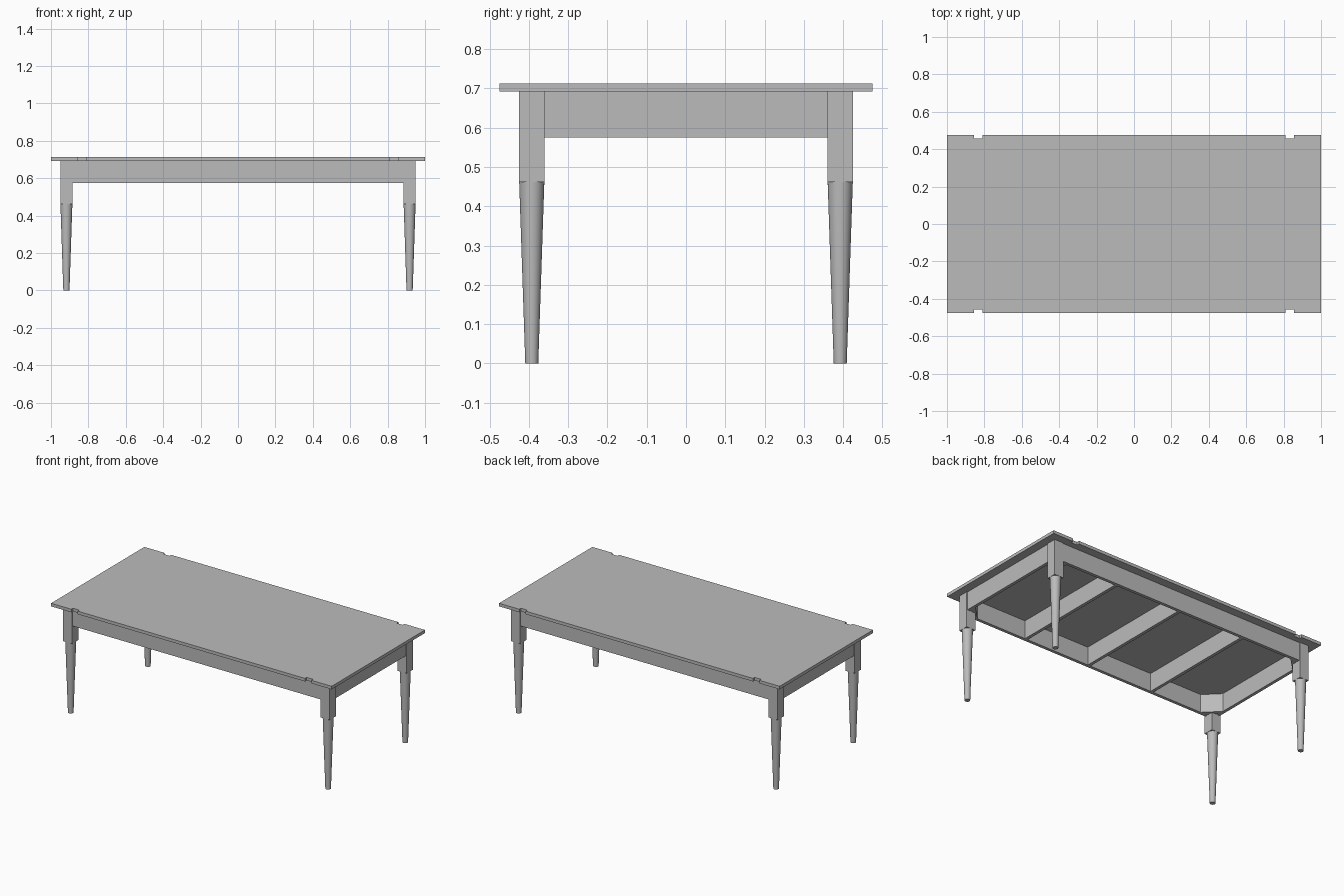
import bpy, bmesh, math
from mathutils import Matrix

cube = bpy.data.objects.get("Cube")
if cube:
    bpy.data.objects.remove(cube, do_unlink=True)

grey = bpy.data.materials.new("plain_grey")
grey.use_nodes = True
grey.diffuse_color = (0.5, 0.5, 0.5, 1)
grey.node_tree.nodes["Principled BSDF"].inputs["Base Color"].default_value = (0.5, 0.5, 0.5, 1)

TOP, UNDER, APRON_LOW, BLOCK_LOW = 0.712, 0.692, 0.575, 0.462
LEG_X, LEG_Y, LEG_W = 0.9175, 0.3925, 0.065
APRON_T = 0.02


def finish(name, bm):
    bmesh.ops.recalc_face_normals(bm, faces=bm.faces)
    mesh = bpy.data.meshes.new(name)
    bm.to_mesh(mesh)
    bm.free()
    mesh.materials.append(grey)
    obj = bpy.data.objects.new(name, mesh)
    bpy.context.collection.objects.link(obj)
    return obj


def prism(name, outline, low, high):
    """Extrude a flat outline from one height to another."""
    bm = bmesh.new()
    face = bm.faces.new([bm.verts.new((x, y, low)) for x, y in outline])
    side = bmesh.ops.extrude_face_region(bm, geom=[face])["geom"]
    bmesh.ops.translate(bm, vec=(0, 0, high - low),
                        verts=[v for v in side if isinstance(v, bmesh.types.BMVert)])
    return finish(name, bm)


def box(name, x, y, width, depth, low, high):
    w, d = width / 2, depth / 2
    return prism(name, [(x - w, y - d), (x + w, y - d), (x + w, y + d), (x - w, y + d)], low, high)


# Tabletop with four small edge notches
corner = [(1, 0.475), (0.855, 0.475), (0.855, 0.458), (0.81, 0.458), (0.81, 0.475)]
back = corner + [(-x, y) for x, y in reversed(corner)]
prism("tabletop", back + [(-x, -y) for x, y in back], UNDER, TOP)

# Legs: square block above, tapered round shaft below, diagonal brace inside
for sx, side in ((1, "left"), (-1, "right")):
    for sy, end in ((-1, "front"), (1, "back")):
        tag = f"{end}_{side}"
        box(f"leg_block_{tag}", sx * LEG_X, sy * LEG_Y, LEG_W, LEG_W, BLOCK_LOW, UNDER)

        bm = bmesh.new()
        bmesh.ops.create_cone(bm, cap_ends=True, segments=32, radius1=0.0165, radius2=0.032,
                              depth=BLOCK_LOW,
                              matrix=Matrix.Translation((sx * LEG_X, sy * LEG_Y, BLOCK_LOW / 2)))
        shaft = finish(f"leg_shaft_{tag}", bm)
        bpy.ops.object.select_all(action="DESELECT")
        shaft.select_set(True)
        bpy.context.view_layer.objects.active = shaft
        bpy.ops.object.shade_smooth_by_angle(angle=math.radians(40))

        cx, cy = 0.925, 0.4
        brace = [(cx, cy - 0.09), (cx - 0.09, cy), (cx - 0.05, cy), (cx, cy - 0.05)]
        prism(f"corner_brace_{tag}", [(sx * x, sy * y) for x, y in brace], APRON_LOW, UNDER)

# Aprons between the legs
span_x, span_y = 2 * LEG_X - LEG_W, 2 * LEG_Y - LEG_W
for s, end, side in ((-1, "front", "right"), (1, "back", "left")):
    box(f"apron_{end}", 0, s * 0.41, span_x, APRON_T, APRON_LOW, UNDER)
    box(f"apron_{side}", s * 0.935, 0, APRON_T, span_y, APRON_LOW, UNDER)

# Cross rails under the top
for i, x in enumerate((-0.47, 0, 0.47)):
    box(f"cross_rail_{i + 1}", x, 0, APRON_T, 0.8, APRON_LOW, UNDER)
